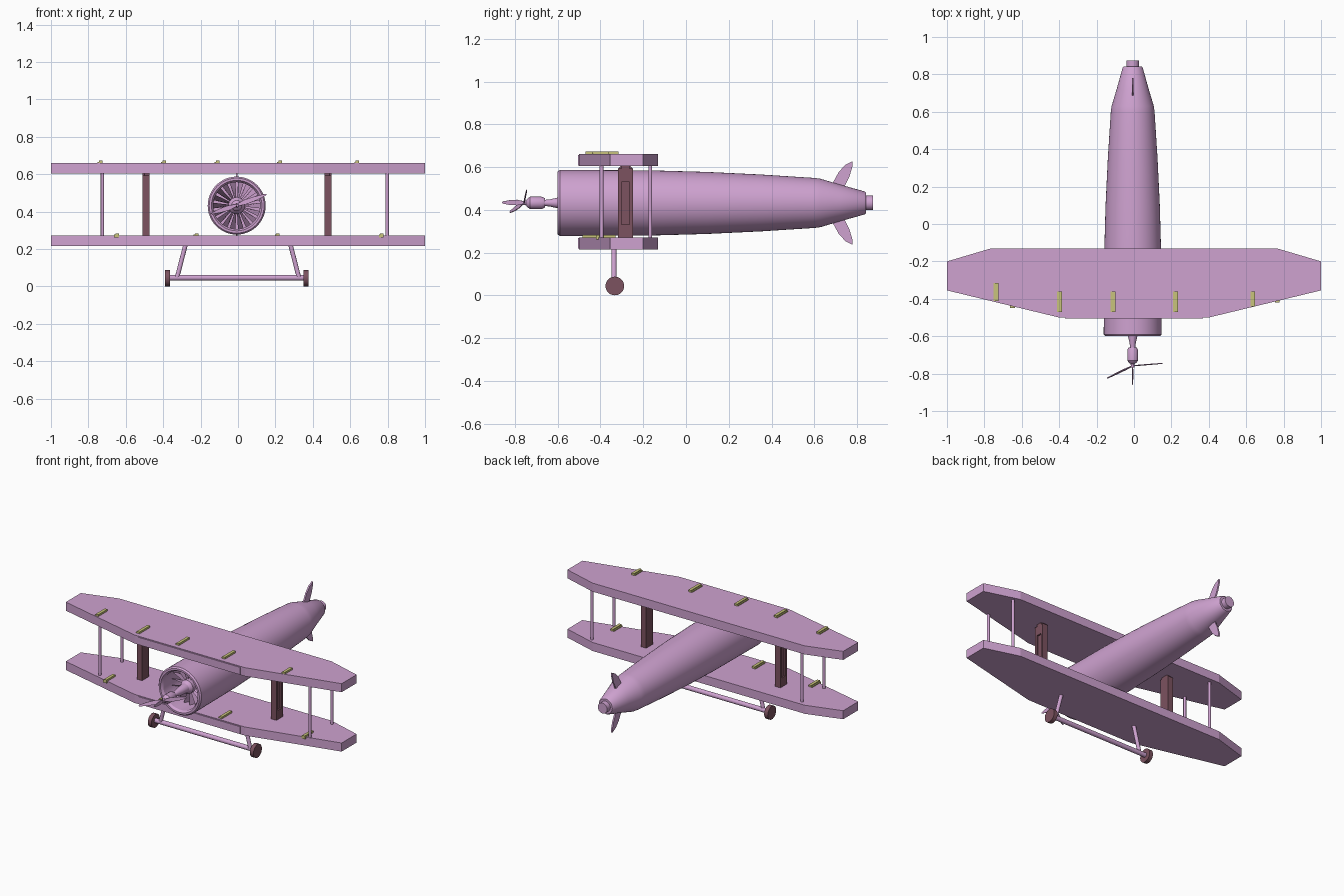
import bpy, bmesh, math
from mathutils import Vector, Matrix

if "Cube" in bpy.data.objects:
    bpy.data.objects.remove(bpy.data.objects["Cube"])


def material(name, rgb):
    m = bpy.data.materials.new(name)
    m.diffuse_color = (*rgb, 1)
    m.use_nodes = True
    m.node_tree.nodes["Principled BSDF"].inputs["Base Color"].default_value = m.diffuse_color
    return m


PINK = material("lilac", (0.62, 0.36, 0.63))
BROWN = material("brown", (0.20, 0.085, 0.115))
YELLOW = material("yellow", (0.58, 0.55, 0.20))
CX, CZ = -0.007, 0.432   # fuselage axis


def finish(name, bm, mat, smooth=False):
    bmesh.ops.recalc_face_normals(bm, faces=bm.faces)
    me = bpy.data.meshes.new(name)
    bm.to_mesh(me)
    bm.free()
    ob = bpy.data.objects.new(name, me)
    bpy.context.collection.objects.link(ob)
    me.materials.append(mat)
    if smooth:
        bpy.ops.object.select_all(action='DESELECT')
        ob.select_set(True)
        bpy.context.view_layer.objects.active = ob
        bpy.ops.object.shade_smooth_by_angle(angle=math.radians(30))
    return ob


def lathe(name, profile, mat=PINK, seg=48):
    """Revolve (y, radius) points around the fuselage axis."""
    bm = bmesh.new()
    vs = [bm.verts.new((CX + r, y, CZ)) for y, r in profile]
    es = [bm.edges.new(p) for p in zip(vs, vs[1:])]
    bmesh.ops.spin(bm, geom=vs + es, cent=(CX, 0, CZ), axis=(0, 1, 0),
                   angle=2 * math.pi, steps=seg)
    bmesh.ops.remove_doubles(bm, verts=bm.verts, dist=1e-5)
    return finish(name, bm, mat, True)


def prism(name, pts, offset, mat=PINK):
    """Extrude a flat outline of 3D points along offset."""
    bm = bmesh.new()
    f = bm.faces.new([bm.verts.new(p) for p in pts])
    r = bmesh.ops.extrude_face_region(bm, geom=[f])
    bmesh.ops.translate(bm, vec=offset,
                        verts=[v for v in r["geom"] if isinstance(v, bmesh.types.BMVert)])
    return finish(name, bm, mat)


def box(name, lo, hi, mat=PINK):
    (x0, y0, z0), (x1, y1, z1) = lo, hi
    return prism(name, [(x0, y0, z0), (x1, y0, z0), (x1, y1, z0), (x0, y1, z0)],
                 (0, 0, z1 - z0), mat)


def rod(name, a, b, r, mat=PINK, seg=16):
    a, b = Vector(a), Vector(b)
    bm = bmesh.new()
    m = Matrix.Translation((a + b) / 2) @ (b - a).to_track_quat('Z', 'Y').to_matrix().to_4x4()
    bmesh.ops.create_cone(bm, cap_ends=True, segments=seg, radius1=r, radius2=r,
                          depth=(b - a).length, matrix=m)
    return finish(name, bm, mat, True)


# Wings with a thin strip along the straight part of the leading edge
half = [(0.40, -0.50), (1.0, -0.355), (1.0, -0.20), (0.77, -0.132)]
outline = half + [(-x, y) for x, y in reversed(half)]
for name, z in (("lower", 0.215), ("upper", 0.604)):
    prism(name + "_wing", [(x, y, z) for x, y in outline], (0, 0, 0.056))
    box(name + "_leading_strip", (-0.37, -0.506, z + 0.004), (0.37, -0.495, z + 0.052))

# Yellow clips on top of both wings: x, y centre, length
clips = {0.66: [(-0.738, -0.363, 0.095), (-0.398, -0.415, 0.11), (-0.112, -0.415, 0.11),
                (0.222, -0.415, 0.11), (0.635, -0.40, 0.08)],
         0.271: [(-0.65, -0.405, 0.09), (-0.225, -0.432, 0.105),
                 (0.21, -0.432, 0.105), (0.766, -0.375, 0.09)]}
for z, row in clips.items():
    for x, y, n in row:
        box("wing_clip", (x - 0.013, y - n / 2, z - 0.01),
            (x + 0.013, y + n / 2, z + 0.006), YELLOW)
        box("wing_clip_ridge", (x - 0.006, y - n / 2, z),
            (x + 0.013, y + n / 2, z + 0.012), YELLOW)

# Fuselage with an open cowl, and the tail cap
lathe("fuselage", [(-0.40, 0), (-0.40, 0.125), (-0.585, 0.125), (-0.60, 0.135),
                   (-0.60, 0.147), (-0.59, 0.155), (-0.15, 0.152), (0.10, 0.145),
                   (0.35, 0.133), (0.60, 0.117), (0.63, 0.113), (0.72, 0.086),
                   (0.835, 0.054), (0.842, 0.048), (0.842, 0)])
lathe("tail_cap", [(0.83, 0), (0.83, 0.034), (0.875, 0.034), (0.875, 0)], seg=32)

# Shaft, hub and spinner
lathe("propeller_shaft", [(-0.40, 0), (-0.40, 0.04), (-0.52, 0.045), (-0.54, 0.03),
                          (-0.60, 0.025), (-0.64, 0.016), (-0.67, 0.014), (-0.67, 0)], seg=24)
lathe("propeller_hub", [(-0.66, 0), (-0.66, 0.022), (-0.675, 0.029), (-0.73, 0.029),
                        (-0.742, 0.02), (-0.748, 0.011), (-0.768, 0.009), (-0.768, 0)], seg=24)

# Cooling fan inside the cowl
for i in range(18):
    a = 2 * math.pi * i / 18
    u = Vector((math.cos(a), 0, math.sin(a)))
    t = Vector((-math.sin(a), 0, math.cos(a)))
    c = Vector((CX, -0.47, CZ))
    d = Vector((0, 0.03, 0))
    prism("cowl_fan_blade",
          [c + u * 0.03 - t * 0.004 - d, c + u * 0.126 - t * 0.015 - d,
           c + u * 0.126 + t * 0.015 + d, c + u * 0.03 + t * 0.004 + d], (0, 0.004, 0))

# Three thin propeller blades
root = Vector((CX, -0.758, CZ + 0.002))
for tip, side in (((0.153, -0.745, 0.492), (0, 0.1, 1)),
                  ((-0.145, -0.825, 0.388), (0, 0.3, 1)),
                  ((CX, -0.862, 0.434), (0.1, 0, 1))):
    d = Vector(tip) - root
    n = d.cross(Vector(side)).normalized()
    s = n.cross(d).normalized()
    shape = [(0, 0.006), (0.3, 0.013), (0.65, 0.011), (0.95, 0.005)]
    pts = [root + d * t + s * w for t, w in shape] + [Vector(tip)]
    pts += [root + d * t - s * w for t, w in reversed(shape)]
    prism("propeller_blade", [p - n * 0.002 for p in pts], n * 0.004)

# Curved tail fins, above and below
fin = [(0.67, 0.06), (0.69, 0.10), (0.715, 0.145), (0.745, 0.178), (0.78, 0.196),
       (0.78, 0.175), (0.765, 0.125), (0.745, 0.085), (0.735, 0.05)]
for s in (1, -1):
    prism("tail_fin", [(CX - 0.005, y, CZ + s * h) for y, h in fin], (0.010, 0, 0))

# Wide brown struts with a recessed panel framed on the outer face
for cx, s in ((-0.492, -1), (0.481, 1)):
    y0, y1, z0, z1, c = -0.317, -0.248, 0.265, 0.604, 0.012
    pts = [(y0, z0), (y1, z0), (y1, z1 - c), (y1 - c, z1), (y0 + c, z1), (y0, z1 - c)]
    prism("wide_strut", [(cx - s * 0.019, y, z) for y, z in pts], (s * 0.028, 0, 0), BROWN)
    xa, xb = sorted((cx + s * 0.009, cx + s * 0.019))
    for lo, hi in (((y0, z0), (y0 + 0.016, z1 - c)), ((y1 - 0.016, z0), (y1, z1 - c)),
                   ((y0 + 0.016, z0), (y1 - 0.016, 0.33)),
                   ((y0 + 0.016, 0.53), (y1 - 0.016, z1))):
        box("wide_strut_frame", (xa, *lo), (xb, *hi), BROWN)

# Thin round struts
for x in (-0.725, 0.798):
    for y in (-0.395, -0.167):
        rod("thin_strut", (x, y, 0.265), (x, y, 0.607), 0.009)

# Landing gear
rod("axle", (-0.37, -0.333, 0.046), (0.356, -0.333, 0.046), 0.015)
for s in (-1, 1):
    rod("landing_leg", (s * 0.28, -0.337, 0.225), (s * 0.326, -0.337, 0.046), 0.012)
    rod("wheel", (s * 0.357 + CX, -0.333, 0.0435), (s * 0.383 + CX, -0.333, 0.0435),
        0.0435, BROWN, 32)
